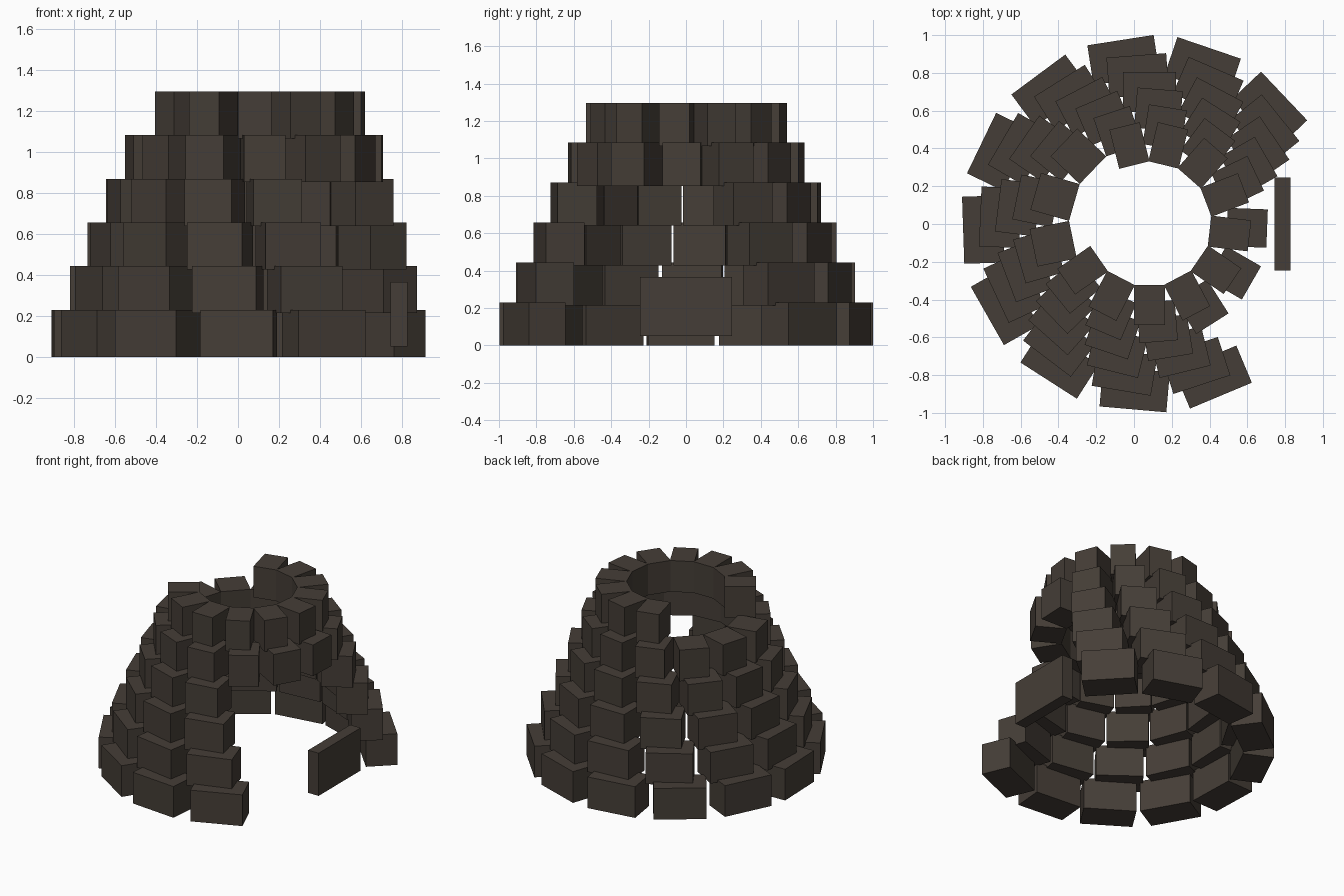
import bpy
import math
from mathutils import Matrix, Vector

cube = bpy.data.objects.get("Cube")
if cube:
    bpy.data.objects.remove(cube, do_unlink=True)

stone = bpy.data.materials.new("dark_stone")
stone.use_nodes = True
colour = (0.06, 0.048, 0.038, 1)
stone.diffuse_color = colour
stone.node_tree.nodes["Principled BSDF"].inputs["Base Color"].default_value = colour


def block(name, centre, size, angle=0):
    """Flat-faced box, turned about z, with its depth along local x."""
    bpy.ops.mesh.primitive_cube_add(size=1)
    ob = bpy.context.object
    ob.name = name
    ob.data.name = name
    ob.data.transform(Matrix.Diagonal((*size, 1)))
    ob.location = centre
    ob.rotation_euler.z = angle
    ob.data.materials.append(stone)
    return ob


# Tapering wall of stacked rings, each turned a little against the one below
COUNT = 13
STEP = math.tau / COUNT
DEPTH, HEIGHT, RISE = 0.213, 0.23, 0.2135
AXIS = Vector((0.08, 0, 0))
DOORWAY = {10, 11, 12}      # left open in the lower four rows
BROKEN_RIM = {4, 5, 6}      # fallen blocks in the top row

for row in range(6):
    missing = DOORWAY if row < 4 else BROKEN_RIM if row == 5 else set()
    # The top ring starts one block further round
    first = math.radians(-67.3 - 4.5 * row)
    radius = 0.985 - 0.09 * row - DEPTH / 2
    width = 0.355 - 0.038 * row
    for i in range(COUNT):
        slot = (i + 1) % COUNT if row == 5 else i
        if slot in missing:
            continue
        a = first - i * STEP
        centre = AXIS + Vector((radius * math.cos(a), radius * math.sin(a),
                                row * RISE + HEIGHT / 2))
        block(f"wall_block_row{row + 1}_{i + 1}", centre, (DEPTH, width, HEIGHT), a)

# Loose door slab in front of the opening
block("door_slab", (0.787, 0, 0.208), (0.085, 0.49, 0.315))
